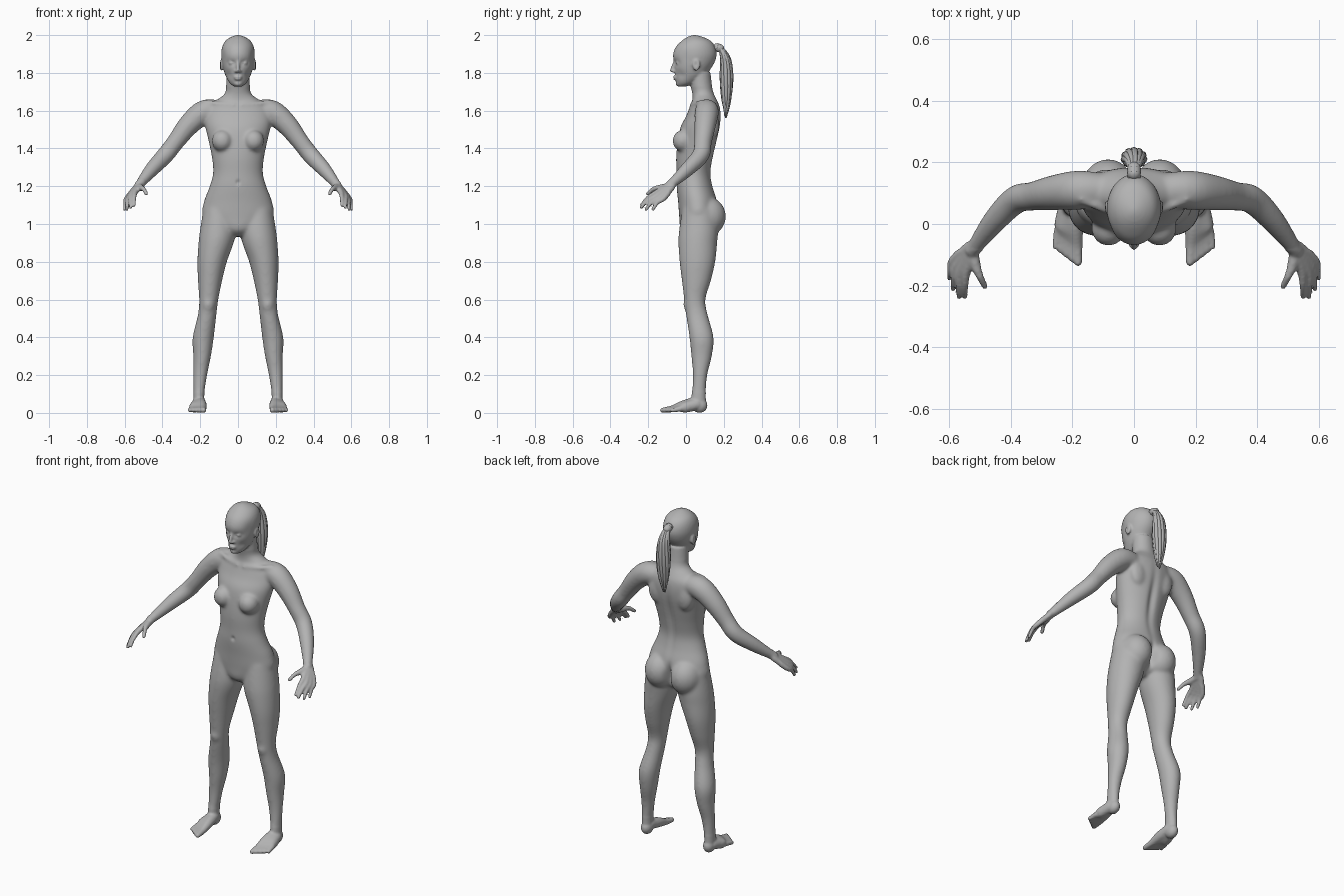
import bpy, bmesh, math, random
from mathutils import Vector

random.seed(4)
if "Cube" in bpy.data.objects:
    bpy.data.objects.remove(bpy.data.objects["Cube"])

grey = bpy.data.materials.new("neutral grey")
grey.use_nodes = True
tone = (0.45, 0.45, 0.45, 1)
grey.diffuse_color = tone
grey.node_tree.nodes["Principled BSDF"].inputs["Base Color"].default_value = tone


def spline(rows, steps=5):
    """Catmull-Rom interpolation of rows of numbers."""
    out = []
    for i in range(len(rows) - 1):
        a, b = rows[max(i - 1, 0)], rows[i]
        c, d = rows[i + 1], rows[min(i + 2, len(rows) - 1)]
        for k in range(steps):
            t = k / steps
            out.append([q + 0.5 * t * (r - p + t * (2*p - 5*q + 4*r - s + t * (3*(q - r) + s - p)))
                        for p, q, r, s in zip(a, b, c, d)])
    return out + [list(rows[-1])]


def skin(bm, rings):
    """Bridge rings of points and cap both ends."""
    loops = [[bm.verts.new(p) for p in ring] for ring in rings]
    n = len(loops[0])
    for a, b in zip(loops, loops[1:]):
        for i in range(n):
            j = (i + 1) % n
            bm.faces.new((a[i], a[j], b[j], b[i]))
    bm.faces.new(loops[0][::-1])
    bm.faces.new(loops[-1])


def loft(bm, rows, side=1, n=40):
    """Rows of z, centre x, half width, front y, back y."""
    rings = []
    for z, cx, hw, yf, yb in spline(rows):
        ring = []
        for i in range(n):
            a = math.tau * i / n
            ring.append((side * (cx + hw * math.cos(a)),
                         (yf + yb) / 2 + (yb - yf) / 2 * math.sin(a), z))
        rings.append(ring)
    skin(bm, rings)


def blob(bm, centre, radii, side=1, n=20, bands=12):
    """Ellipsoid built from stacked rings."""
    rings = []
    for k in range(bands + 1):
        lat = math.pi * ((k + .2) / (bands + .4) - .5)
        rings.append([(side * centre[0] + radii[0] * math.cos(lat) * math.cos(math.tau * i / n),
                       centre[1] + radii[1] * math.cos(lat) * math.sin(math.tau * i / n),
                       centre[2] + radii[2] * math.sin(lat)) for i in range(n)])
    skin(bm, rings)


def tube(bm, pts, side=1, n=14):
    """Round limb through points x, y, z, radius."""
    rows = spline([(side * p[0], *p[1:]) for p in pts])
    centres = [Vector(r[:3]) for r in rows]
    span = centres[-1] - centres[0]
    low = min(range(3), key=lambda k: abs(span[k]))
    ref = Vector([float(k == low) for k in range(3)])
    rings = []
    for i, c in enumerate(centres):
        t = (centres[min(i + 1, len(rows) - 1)] - centres[max(i - 1, 0)]).normalized()
        u = t.cross(ref).normalized()
        v = t.cross(u)
        rings.append([c + rows[i][3] * (u * math.cos(math.tau * k / n) + v * math.sin(math.tau * k / n))
                      for k in range(n)])
    skin(bm, rings)
    for end in (0, -1):
        blob(bm, centres[end], [rows[end][3]] * 3, n=n, bands=8)


def dent(bm, centre, radii, push):
    """Soft push of the surface, mirrored for off-centre places."""
    for side in ((1, -1) if centre[0] else (1,)):
        cx, cy, cz = side * centre[0], centre[1], centre[2]
        shift = Vector((side * push[0], push[1], push[2]))
        for v in bm.verts:
            x, y, z = v.co
            if abs(z - cz) < 3 * radii[2]:
                d = ((x - cx) / radii[0]) ** 2 + ((y - cy) / radii[1]) ** 2 + ((z - cz) / radii[2]) ** 2
                v.co += shift * math.exp(-d)


def finish(name, bm):
    """Turn a bmesh into a smooth grey object."""
    bmesh.ops.recalc_face_normals(bm, faces=bm.faces)
    for f in bm.faces:
        f.smooth = True
    me = bpy.data.meshes.new(name)
    bm.to_mesh(me)
    me.materials.append(grey)
    ob = bpy.data.objects.new(name, me)
    bpy.context.collection.objects.link(ob)
    return ob


bm = bmesh.new()

# Head, with eye sockets, cheeks and temples
loft(bm, [(1.728, 0, .02, -.04, .0), (1.745, 0, .043, -.05, .05), (1.78, 0, .064, -.056, .10),
          (1.82, 0, .077, -.061, .13), (1.86, 0, .085, -.065, .153), (1.90, 0, .089, -.068, .162),
          (1.94, 0, .083, -.052, .153), (1.97, 0, .066, -.022, .13), (1.99, 0, .037, .008, .09),
          (2.0, 0, .008, .035, .055)])
dent(bm, (.034, -.055, 1.853), (.02, .04, .012), (0, .015, 0))
dent(bm, (.055, -.04, 1.79), (.02, .04, .02), (-.005, .004, 0))
dent(bm, (.088, -.01, 1.89), (.03, .03, .03), (-.004, 0, 0))

# Nose, lips and chin
tube(bm, [(0, -.058, 1.862, .008), (0, -.07, 1.832, .009), (0, -.076, 1.812, .010)])
blob(bm, (0, -.056, 1.778), (.023, .014, .006))
blob(bm, (0, -.055, 1.767), (.019, .014, .006))
blob(bm, (0, -.037, 1.744), (.024, .018, .016))

# Torso and neck
loft(bm, [(.935, 0, .035, .01, .10), (.97, 0, .10, -.028, .14), (1.04, 0, .186, -.036, .165),
          (1.12, 0, .18, -.042, .165), (1.20, 0, .15, -.05, .142), (1.27, 0, .132, -.05, .132),
          (1.35, 0, .138, -.052, .145), (1.43, 0, .154, -.045, .163), (1.51, 0, .172, -.03, .18),
          (1.57, 0, .178, 0, .185), (1.62, 0, .165, .02, .18), (1.655, 0, .115, .033, .165),
          (1.69, 0, .071, .033, .148), (1.73, 0, .063, .025, .138), (1.80, 0, .06, .02, .13)])

leg = [(1.08, .1, .083, -.02, .16), (.97, .106, .095, -.036, .17), (.90, .116, .093, -.04, .165),
       (.80, .137, .078, -.034, .155), (.70, .148, .064, -.022, .132), (.60, .155, .051, -.01, .103),
       (.52, .163, .049, 0, .115), (.40, .184, .056, .018, .146), (.30, .190, .047, .028, .137),
       (.20, .20, .037, .036, .113), (.10, .207, .029, .03, .105), (.03, .207, .03, .02, .108)]

arm = [(.10, .11, 1.60, .055), (.18, .11, 1.592, .064), (.26, .102, 1.525, .057),
       (.33, .09, 1.435, .047), (.385, .078, 1.365, .046), (.455, .008, 1.29, .039),
       (.525, -.085, 1.205, .024)]

# Knuckle and tip of each finger
fingers = [((.545, -.158, 1.166), (.549, -.236, 1.10)), ((.565, -.155, 1.152), (.569, -.237, 1.088)),
           ((.578, -.140, 1.142), (.588, -.212, 1.078)), ((.588, -.118, 1.136), (.600, -.175, 1.078))]

for s in (1, -1):
    # Eyelids, nostrils and ears
    blob(bm, (.034, -.043, 1.852), (.017, .012, .008), s)
    blob(bm, (.011, -.066, 1.808), (.009, .01, .007), s)
    blob(bm, (.088, .055, 1.842), (.010, .020, .031), s)
    # Chest, shoulder blades, seat and collar bones
    blob(bm, (.083, -.015, 1.44), (.056, .057, .058), s)
    blob(bm, (.09, .145, 1.53), (.055, .032, .08), s)
    blob(bm, (.084, .11, 1.04), (.09, .102, .105), s)
    tube(bm, [(.02, .03, 1.63, .012), (.09, .045, 1.635, .012), (.17, .08, 1.645, .014)], s)
    # Leg, kneecap and arm
    loft(bm, leg, s)
    blob(bm, (.157, .008, .575), (.03, .022, .04), s)
    tube(bm, arm, s, 28)
    # Hand
    for i, (base, tip) in enumerate(fingers):
        mid = [(p + q) / 2 for p, q in zip(base, tip)]
        tube(bm, [(.52 + .005 * i, -.085 + .005 * i, 1.207 - .003 * i, .018), (*base, .0145),
                  (mid[0] + .002, mid[1] - .004, mid[2] + .007, .011), (*tip, .009)], s)
    tube(bm, [(.522, -.09, 1.20, .018), (.515, -.135, 1.192, .017), (.50, -.172, 1.185, .012),
              (.485, -.203, 1.16, .010)], s)
    # Foot
    blob(bm, (.207, .072, .04), (.032, .042, .04), s)
    for i in range(5):
        t = i / 4
        tube(bm, [(.203 + .012 * t, .055, .055 - .01 * t, .032), (.193 + .04 * t, -.01, .04 - .012 * t, .028),
                  (.186 + .06 * t, -.07 + .04 * t, .022, .019 - .003 * t),
                  (.182 + .073 * t, -.124 + .052 * t, .014, .014 - .003 * t)], s)

# Fuse all masses into one skin
body = finish("body", bm)
mod = body.modifiers.new("fuse", 'REMESH')
mod.mode = 'VOXEL'
mod.voxel_size = .0065
bpy.context.view_layer.update()
fused = body.evaluated_get(bpy.context.evaluated_depsgraph_get())
flesh = bmesh.new()
flesh.from_mesh(fused.to_mesh())
body.modifiers.clear()

# Blend joints strongly on the trunk and limbs, lightly on face, hands and feet
broad = [v for v in flesh.verts if v.co.y > -.085 and .11 < v.co.z < 1.72]
for verts, rounds in ((broad, 12), (flesh.verts[:], 1)):
    for _ in range(rounds):
        bmesh.ops.smooth_vert(flesh, verts=verts, factor=.5,
                              use_axis_x=True, use_axis_y=True, use_axis_z=True)

# Spine, seat cleft, navel, ear hollows and mouth line
dent(flesh, (0, .16, 1.38), (.022, .05, .17), (0, -.014, 0))
dent(flesh, (0, .19, 1.03), (.016, .07, .06), (0, -.035, 0))
dent(flesh, (0, -.05, 1.22), (.01, .02, .012), (0, .008, 0))
dent(flesh, (.098, .052, 1.845), (.008, .009, .016), (-.007, 0, 0))
dent(flesh, (0, -.07, 1.7725), (.02, .02, .003), (0, .004, 0))
for f in flesh.faces:
    f.smooth = True
flesh.to_mesh(body.data)

# Ponytail of tapered strands around a curved core
tail = bmesh.new()
core = [(.15, 1.935, .012, .008), (.185, 1.925, .012, .008), (.21, 1.87, .022, .011),
        (.214, 1.77, .028, .013), (.212, 1.66, .020, .010), (.208, 1.58, .006, .003)]
tube(tail, [(0, y, z, spread * .9) for y, z, spread, r in core])
for i in range(11):
    a = math.tau * i / 11
    drop = random.uniform(-.02, .03)
    tube(tail, [(spread * 1.1 * math.cos(a + .15 * k), y + spread * .85 * math.sin(a + .15 * k),
                 z + drop * k / 5, r) for k, (y, z, spread, r) in enumerate(core)], 1, 8)
finish("ponytail", tail)

# Hair tie
band = bmesh.new()
tube(band, [(0, .165, 1.935, .022), (0, .18, 1.93, .022)], 1, 20)
finish("hair_tie", band)
